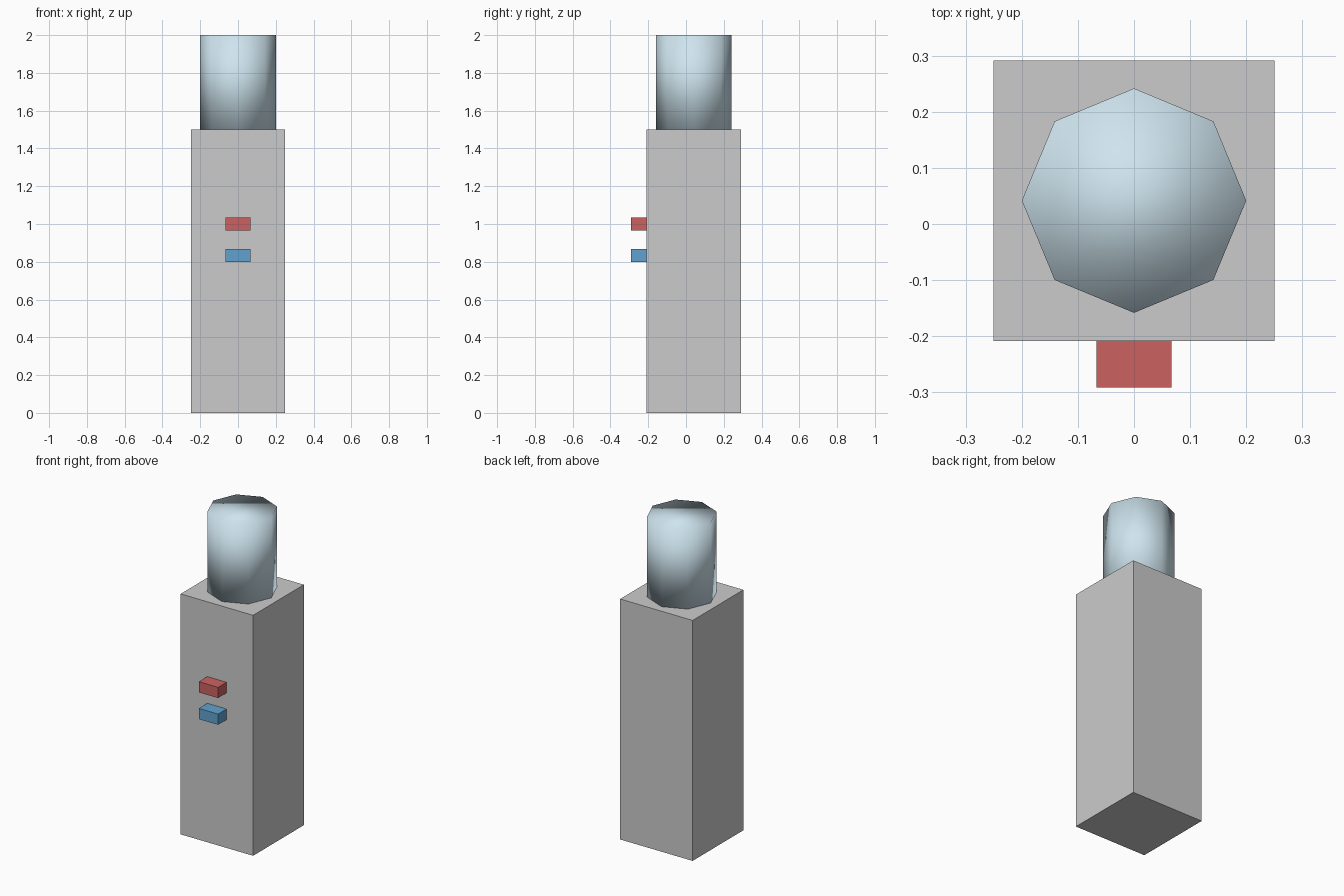
import bpy

if "Cube" in bpy.data.objects:
    bpy.data.objects.remove(bpy.data.objects["Cube"])

CY = 0.0417       # body centre in y
FRONT = CY - 0.25  # front face of the body


def colour(obj, name, rgb):
    mat = bpy.data.materials.new(name)
    mat.diffuse_color = (*rgb, 1.0)
    mat.use_nodes = True
    mat.node_tree.nodes["Principled BSDF"].inputs["Base Color"].default_value = mat.diffuse_color
    obj.data.materials.append(mat)


def box(name, size, centre):
    bpy.ops.mesh.primitive_cube_add(size=1, location=centre)
    obj = bpy.context.object
    obj.name = name
    obj.scale = size
    bpy.ops.object.transform_apply(location=False, rotation=False, scale=True)
    return obj


# Dispenser body
box("body", (0.5, 0.5, 1.5), (0, CY, 0.75))

# Hot and cold taps on the front
for name, z, rgb in (("hot_tap", 1.0, (0.6, 0.12, 0.12)),
                     ("cold_tap", 0.8333, (0.12, 0.36, 0.62))):
    tap = box(name, (0.1333, 0.0833, 0.0667), (0, FRONT - 0.0833 / 2, z))
    colour(tap, name + "_colour", rgb)

# Eight-sided water bottle, smooth all over, with corners on the x and y axes
bpy.ops.mesh.primitive_cylinder_add(vertices=8, radius=0.2, depth=0.5,
                                    location=(0, CY, 1.75))
bottle = bpy.context.object
bottle.name = "water_bottle"
bpy.ops.object.shade_smooth()
colour(bottle, "bottle_colour", (0.62, 0.78, 0.86))
